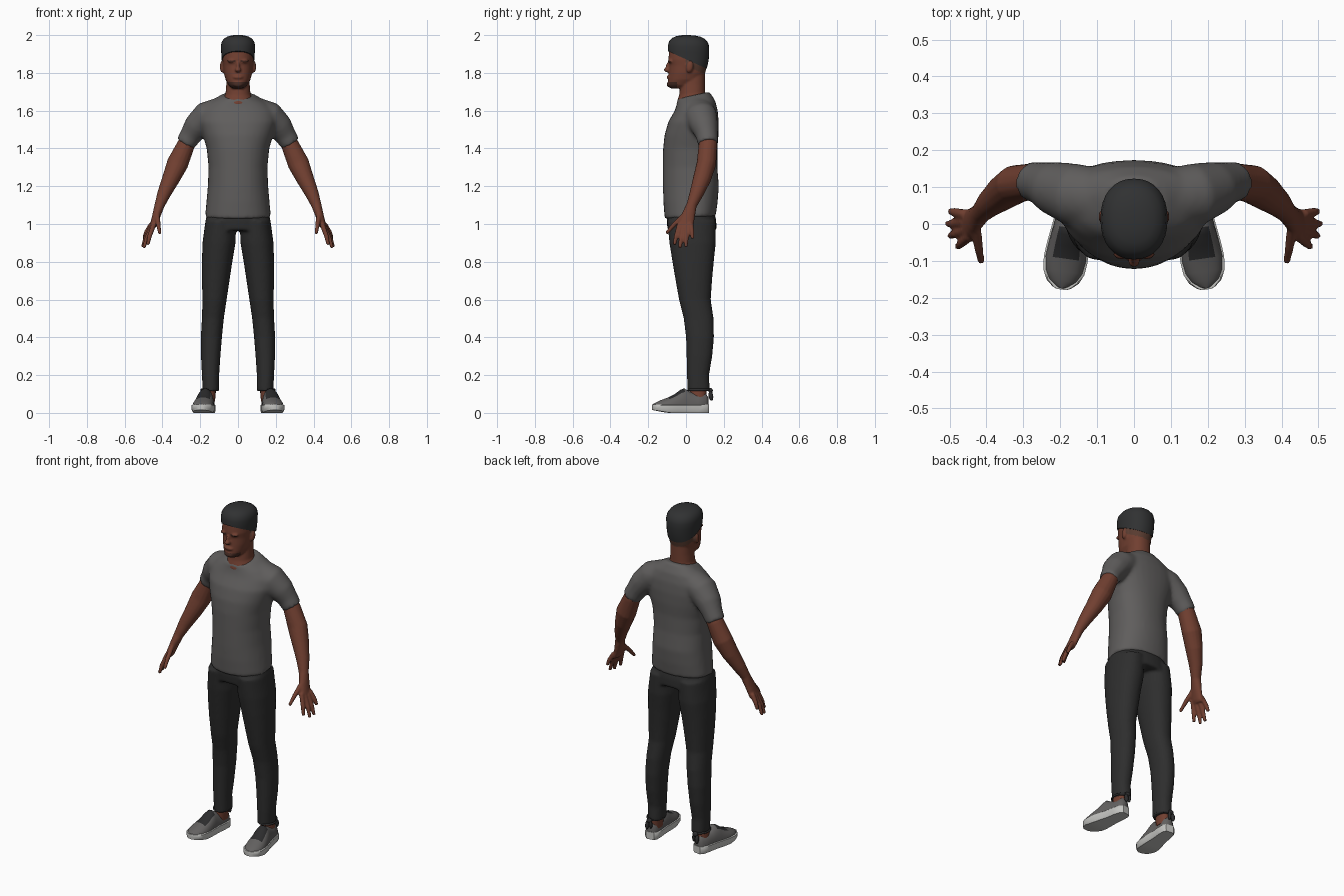
import bpy, bmesh, math
from mathutils import Vector, Matrix

if "Cube" in bpy.data.objects:
    bpy.data.objects.remove(bpy.data.objects["Cube"])


def material(name, r, g, b):
    m = bpy.data.materials.new(name)
    m.diffuse_color = (r, g, b, 1)
    m.use_nodes = True
    m.node_tree.nodes["Principled BSDF"].inputs["Base Color"].default_value = m.diffuse_color
    return m


SKIN = material("skin brown", 0.165, 0.05, 0.03)
FADE = material("cropped hair brown", 0.10, 0.045, 0.03)
BEARD = material("beard dark brown", 0.06, 0.024, 0.017)
HAIR = material("hair black", 0.03, 0.031, 0.032)
SHIRT = material("shirt grey", 0.115, 0.11, 0.108)
PANTS = material("trousers black", 0.027, 0.027, 0.027)
SHOE = material("shoe grey", 0.125, 0.12, 0.118)
LACE = material("lace dark grey", 0.025, 0.025, 0.026)
SOLE = material("sole off white", 0.55, 0.55, 0.53)


def skin(bm, rings):
    """Join rings of points into a closed tube."""
    vs = [[bm.verts.new(p) for p in r] for r in rings]
    n = len(vs[0])
    for a, b in zip(vs, vs[1:]):
        for i in range(n):
            j = (i + 1) % n
            bm.faces.new((a[i], a[j], b[j], b[i]))
    bm.faces.new(vs[0][::-1])
    bm.faces.new(vs[-1])


def level_loft(bm, rows, widest=0.5, power=2.2, n=32):
    """Rows: z, x min, x max, y front, y back, optional tilt towards the back."""
    rings = []
    for z, x0, x1, yf, yb, *t in rows:
        cx, hw, ym = (x0 + x1) / 2, (x1 - x0) / 2, yf + (yb - yf) * widest
        ring = []
        for i in range(n):
            a = 2 * math.pi * i / n
            c, s = math.cos(a), math.sin(a)
            c = math.copysign(abs(c) ** (2 / power), c)
            s = math.copysign(abs(s) ** (2 / power), s)
            y = ym + s * ((yb - ym) if s > 0 else (ym - yf))
            ring.append(Vector((cx + hw * c, y, z + (t[0] if t else 0) * (y - ym))))
        rings.append(ring)
    skin(bm, rings)


def tube(bm, pts, n=16):
    """Points: x, y, z, radius across, radius along y."""
    P = [Vector(p[:3]) for p in pts]
    rings = []
    for i, p in enumerate(pts):
        t = (P[min(i + 1, len(P) - 1)] - P[max(i - 1, 0)]).normalized()
        u = t.cross(Vector((0, 1, 0))).normalized()
        v = u.cross(t)
        rings.append([P[i] + u * p[3] * math.cos(2 * math.pi * k / n)
                      + v * p[4] * math.sin(2 * math.pi * k / n) for k in range(n)])
    skin(bm, rings)


def ball(bm, loc, scale, tilt=0):
    m = (Matrix.Translation(loc) @ Matrix.Rotation(tilt, 4, 'X')
         @ Matrix.Diagonal((*scale, 1)))
    bmesh.ops.create_uvsphere(bm, u_segments=16, v_segments=10, radius=1, matrix=m)


def finish(name, bm, mats, voxel=0, smooth=0, mirror=False, rule=None, sharp=50):
    """Make the object, fuse its pieces, then colour faces by rule."""
    bmesh.ops.recalc_face_normals(bm, faces=bm.faces)
    me = bpy.data.meshes.new(name)
    bm.to_mesh(me)
    bm.free()
    ob = bpy.data.objects.new(name, me)
    bpy.context.collection.objects.link(ob)
    if mirror:
        ob.modifiers.new("mirror", 'MIRROR').use_mirror_merge = False
    if voxel:
        r = ob.modifiers.new("fuse", 'REMESH')
        r.mode, r.voxel_size = 'VOXEL', voxel
        s = ob.modifiers.new("soften", 'SMOOTH')
        s.factor, s.iterations = 0.5, smooth
    if ob.modifiers:
        dg = bpy.context.evaluated_depsgraph_get()
        me = bpy.data.meshes.new_from_object(ob.evaluated_get(dg))
        ob.modifiers.clear()
        ob.data = me
    me.materials.clear()
    for m in mats:
        me.materials.append(m)
    for f in me.polygons:
        f.use_smooth = True
        f.material_index = rule(f.center) if rule else 0
    me.set_sharp_from_angle(angle=math.radians(sharp))
    return ob


# shirt: torso plus sleeves
bm = bmesh.new()
level_loft(bm, [(z, -w, w, f, b, t) for z, w, f, b, t in (
    (1.035, .175, -.113, .157, .06), (1.12, .167, -.12, .168, 0),
    (1.2, .16, -.122, .174, 0), (1.3, .156, -.122, .166, 0),
    (1.4, .166, -.121, .166, 0), (1.47, .186, -.114, .172, 0),
    (1.54, .206, -.094, .173, 0), (1.6, .2, -.06, .168, 0),
    (1.645, .155, -.048, .155, .08), (1.685, .085, -.045, .125, .22))], widest=0.58)
for s in (-1, 1):
    tube(bm, [(s * x, y, z, r, q) for x, y, z, r, q in (
        (.10, .07, 1.60, .07, .08), (.165, .08, 1.57, .08, .085),
        (.22, .098, 1.515, .07, .072), (.25, .11, 1.47, .058, .058),
        (.278, .116, 1.425, .053, .054))], 24)
finish("shirt", bm, [SHIRT], .011, 5)

# trousers: hips plus legs
bm = bmesh.new()
level_loft(bm, [(1.07, -.16, .16, -.098, .148), (1.02, -.172, .172, -.103, .16),
                (.965, -.18, .18, -.097, .162)])
level_loft(bm, [
    (1.02, .01, .172, -.1, .157), (.9, .013, .188, -.088, .158),
    (.8, .03, .191, -.072, .147), (.7, .045, .191, -.055, .138),
    (.6, .06, .188, -.037, .131), (.5, .075, .191, -.012, .146),
    (.4, .085, .197, 0, .148), (.3, .093, .196, .003, .139),
    (.2, .1, .191, .005, .122), (.115, .1, .187, .008, .126)])
finish("trousers", bm, [PANTS], .009, 4, mirror=True)

# bare arms with hands and fingers
bm = bmesh.new()
tube(bm, [(.24, .112, 1.48, .044, .046), (.275, .116, 1.42, .047, .049),
          (.32, .108, 1.32, .057, .052), (.355, .085, 1.24, .047, .048),
          (.392, .055, 1.16, .036, .037), (.415, .03, 1.1, .027, .028),
          (.432, .012, 1.045, .022, .036), (.45, -.002, .99, .017, .042),
          (.456, -.004, .975, .012, .038)])
for k, m, t in (((.445, -.033, 1.0), (.468, -.052, .935), (.478, -.062, .89)),
                ((.453, -.015, .99), (.483, -.026, .925), (.499, -.032, .873)),
                ((.458, .006, .99), (.488, .002, .93), (.505, 0, .878)),
                ((.458, .026, 1.0), (.486, .032, .955), (.499, .035, .922)),
                ((.428, -.012, 1.045), (.421, -.065, .995), (.414, -.104, .95))):
    tube(bm, [(*k, .014, .014), (*m, .0125, .0125), (*t, .009, .009)], 10)
finish("arms", bm, [SKIN], .0055, 3, mirror=True)


# head: skull, neck, nose, brow, lips and ears
def hairline(y):
    return 1.872 - 0.45 * y


def head_rule(c):
    if c.z < 1.752 and c.z > 1.715 and c.y < -.045:
        return 2
    if c.y < -.07 and .016 < abs(c.x) < .052 and 1.857 < c.z < 1.866:
        return 2
    if c.y > 0 and c.z > hairline(c.y) - .035 and abs(c.x) < .088:
        return 1
    return 0


bm = bmesh.new()
level_loft(bm, [(z, -w, w, f, b) for z, w, f, b in (
    (1.718, .03, -.082, .0), (1.735, .05, -.097, .05), (1.765, .066, -.094, .085),
    (1.8, .075, -.091, .102), (1.84, .079, -.088, .112), (1.87, .082, -.094, .115),
    (1.92, .082, -.088, .115), (1.96, .06, -.06, .09))])
level_loft(bm, [(z, -w, w, f, b, t) for z, w, f, b, t in (
    (1.60, .09, -.04, .11, 0), (1.65, .083, -.05, .11, .15),
    (1.69, .066, -.036, .1, .1), (1.74, .062, -.03, .1, 0), (1.8, .06, -.02, .1, 0))])
ball(bm, (0, -.098, 1.816), (.017, .019, .013))
ball(bm, (0, -.093, 1.836), (.009, .014, .027), -.25)
ball(bm, (0, -.093, 1.777), (.026, .01, .009))
ball(bm, (0, -.09, 1.738), (.026, .012, .014))
for s in (-1, 1):
    ball(bm, (s * .085, .02, 1.832), (.011, .019, .031), -.2)
    ball(bm, (s * .033, -.083, 1.862), (.024, .013, .009))
finish("head", bm, [SKIN, FADE, BEARD], .0055, 3, rule=head_rule, sharp=80)

# hair cap trimmed along a sloping hairline
bm = bmesh.new()
level_loft(bm, [(z, -w, w, f, b, -.03) for z, w, f, b in (
    (1.79, .078, -.08, .1), (1.83, .084, -.088, .111), (1.87, .0865, -.093, .12),
    (1.91, .089, -.096, .123), (1.94, .091, -.096, .123), (1.963, .087, -.09, .117),
    (1.982, .074, -.074, .1), (1.993, .054, -.05, .078), (1.999, .028, -.02, .045),
    (2.0, .008, .005, .02))])
cut = bmesh.ops.bisect_plane(bm, geom=bm.verts[:] + bm.edges[:] + bm.faces[:],
                             plane_co=(0, 0, 1.872), plane_no=(0, .45, 1), clear_inner=True)
bmesh.ops.holes_fill(bm, edges=[e for e in bm.edges if e.is_boundary])
finish("hair", bm, [HAIR], sharp=60)

# shoes: stations of y, half width, top height
STATIONS = ((.128, .02, .085), (.112, .035, .105), (.07, .041, .1), (.03, .042, .112),
            (0, .046, .13), (-.02, .049, .122), (-.05, .053, .1), (-.085, .056, .082),
            (-.12, .052, .069), (-.145, .04, .058), (-.16, .022, .05), (-.166, .01, .046))
PLACE = Matrix.Translation((.173, -.01, 0)) @ Matrix.Rotation(math.radians(8), 4, 'Z')
BACK = PLACE.inverted()


def lift(y):
    return .004 + max(0, -y - .08) * .18


def lace_rule(c):
    p = BACK @ Vector((abs(c.x), c.y, c.z))
    return 1 if abs(p.x) < .032 and -.08 < p.y < -.005 and p.z > .075 else 0


bm = bmesh.new()
skin(bm, [[PLACE @ Vector((w * math.cos(a), y, .03 + (h - .03) * math.sin(a) ** .8))
           for a in (math.pi * k / 18 for k in range(19))] for y, w, h in STATIONS])
finish("shoe_uppers", bm, [SHOE, LACE], mirror=True, rule=lace_rule)

bm = bmesh.new()
skin(bm, [[PLACE @ Vector((x * (w + .004), y * 1.02, z)) for x, z in (
    (-.88, lift(y) - .004), (-1, lift(y) + .008), (-1, .04), (-.9, .044),
    (.9, .044), (1, .04), (1, lift(y) + .008), (.88, lift(y) - .004))]
    for y, w, h in STATIONS])
finish("shoe_soles", bm, [SOLE], mirror=True, sharp=40)

# ankles
bm = bmesh.new()
level_loft(bm, [(.06, .122, .192, .02, .108), (.1, .118, .188, .018, .108),
                (.16, .115, .178, .02, .11)], n=20)
finish("ankles", bm, [SKIN], mirror=True)

# ankle ties: a cord around each ankle with a knot behind the heel
bm = bmesh.new()
N = 24
cord = [[Vector((.15 + (.045 + .005 * math.cos(b)) * math.cos(a),
                 .068 + (.055 + .005 * math.cos(b)) * math.sin(a), .122 + .006 * math.sin(b)))
         for b in (2 * math.pi * j / 8 for j in range(8))]
        for a in (2 * math.pi * i / N for i in range(N + 1))]
skin(bm, cord)
ball(bm, (.153, .13, .118), (.016, .012, .014))
ball(bm, (.165, .132, .09), (.011, .012, .026), .15)
ball(bm, (.143, .13, .095), (.009, .01, .024), -.1)
finish("ankle_ties", bm, [LACE], mirror=True)
